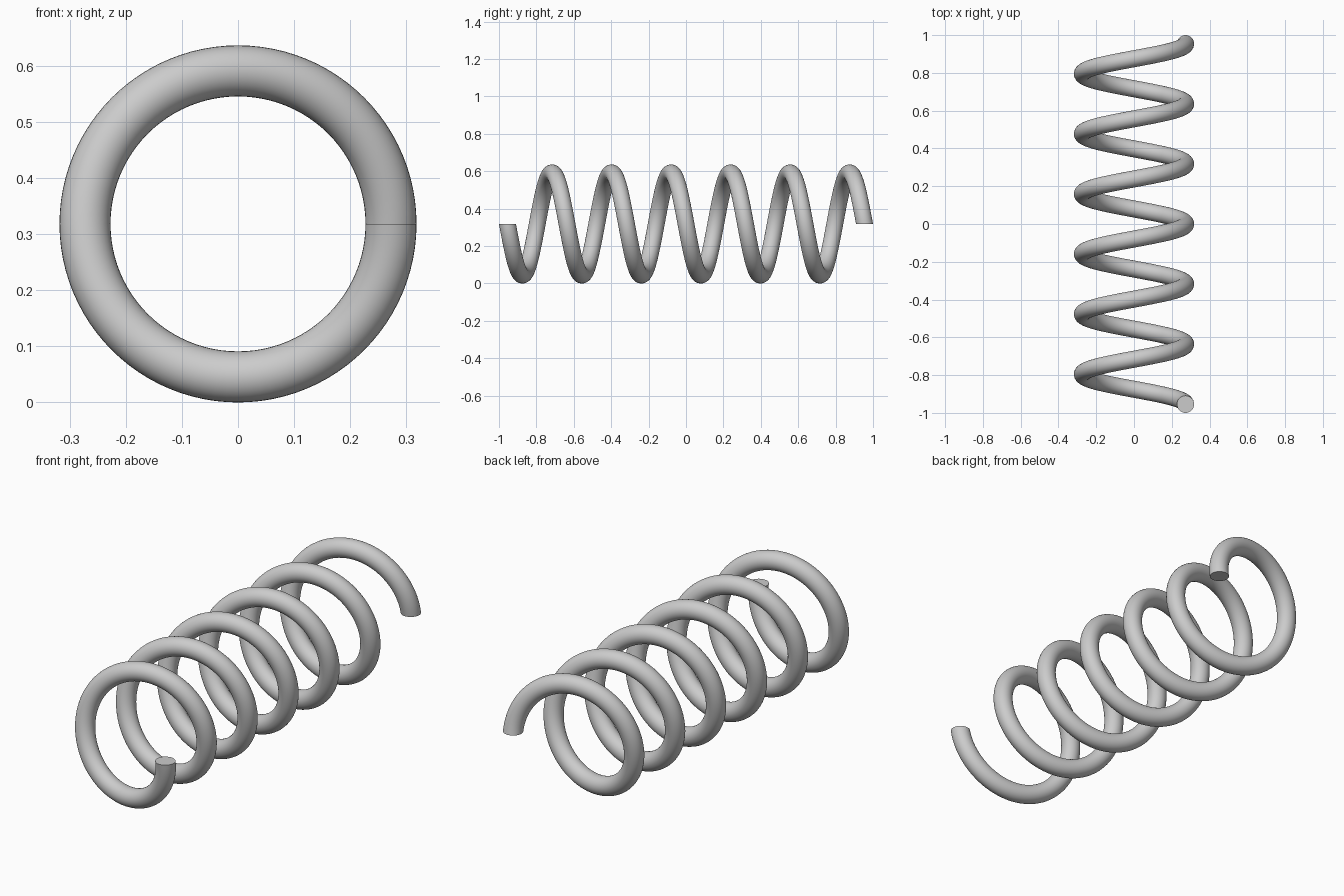
import bpy, bmesh
from math import cos, sin, tau

if "Cube" in bpy.data.objects:
    bpy.data.objects.remove(bpy.data.objects["Cube"])

COIL_R, WIRE_R = 0.2727, 0.0455      # coil centreline radius, wire radius
TURNS, STEPS, SIDES = 6, 96, 32      # turns, segments per turn, wire sides
LENGTH = 2 - 2 * WIRE_R              # travel of the wire centre along y
AXIS_Z = COIL_R + WIRE_R

bm = bmesh.new()


def wire_ring(i):
    """Circular wire section, standing in the radial plane of the coil."""
    a = -tau * i / STEPS
    y0 = -LENGTH / 2 + LENGTH * i / (TURNS * STEPS)
    ring = []
    for k in range(SIDES):
        b = tau * k / SIDES
        r = COIL_R + WIRE_R * cos(b)
        ring.append(bm.verts.new((r * cos(a), y0 + WIRE_R * sin(b), AXIS_Z + r * sin(a))))
    return ring


# Coiled wire
rings = [wire_ring(i) for i in range(TURNS * STEPS + 1)]
for p, q in zip(rings, rings[1:]):
    for k in range(SIDES):
        n = (k + 1) % SIDES
        bm.faces.new((p[k], p[n], q[n], q[k]))

# Flat cut ends
bm.faces.new(rings[0])
bm.faces.new(rings[-1])
bmesh.ops.recalc_face_normals(bm, faces=bm.faces)

mesh = bpy.data.meshes.new("coil_spring")
bm.to_mesh(mesh)
bm.free()
spring = bpy.data.objects.new("coil_spring", mesh)
bpy.context.collection.objects.link(spring)

# Smooth wire, sharp end rims
bpy.context.view_layer.objects.active = spring
spring.select_set(True)
bpy.ops.object.shade_smooth_by_angle()
